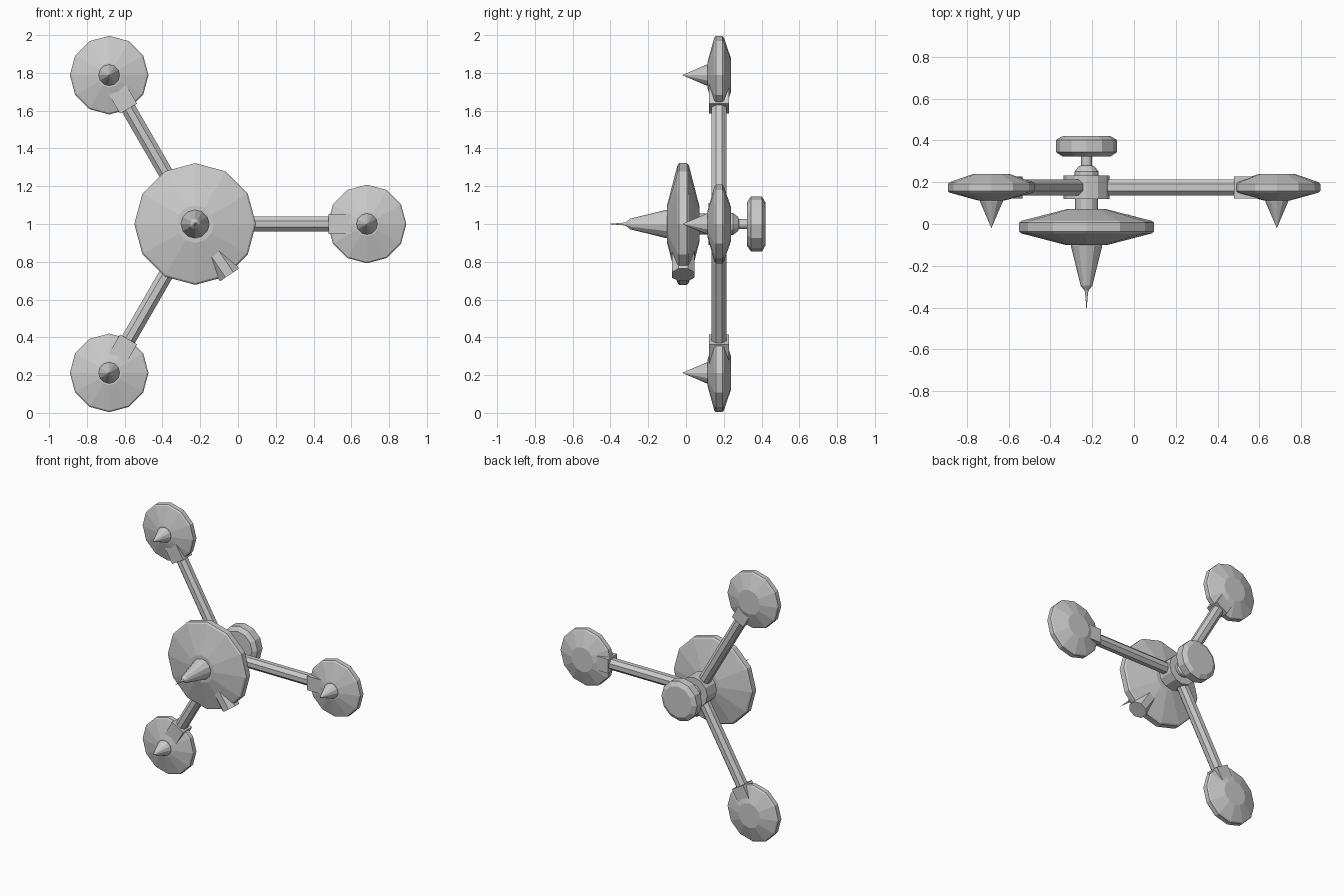
import bpy
import bmesh
from math import cos, sin, pi, radians
from mathutils import Matrix, Vector

cube = bpy.data.objects.get("Cube")
if cube:
    bpy.data.objects.remove(cube, do_unlink=True)

HUB = Vector((-0.227, 0, 1.0))
ARM_Y = 0.175
ARM_LENGTH = 0.91


def finish(name, bm):
    bmesh.ops.recalc_face_normals(bm, faces=bm.faces)
    mesh = bpy.data.meshes.new(name)
    bm.to_mesh(mesh)
    bm.free()
    obj = bpy.data.objects.new(name, mesh)
    bpy.context.collection.objects.link(obj)
    return obj


def lathe(name, profile, centre, sides=12):
    """Revolve (radius, y) points about the front-to-back axis."""
    bm = bmesh.new()
    rings = []
    for r, y in profile:
        count = sides if r > 0 else 1
        rings.append([bm.verts.new((centre.x + r * cos(2 * pi * i / sides), y,
                                    centre.z + r * sin(2 * pi * i / sides)))
                      for i in range(count)])
    for a, b in zip(rings, rings[1:]):
        for i in range(sides):
            j = (i + 1) % sides
            loop = [a[i % len(a)], a[j % len(a)], b[j % len(b)], b[i % len(b)]]
            bm.faces.new(list(dict.fromkeys(loop)))
    for ring in (rings[0], rings[-1]):
        if len(ring) > 1:
            bm.faces.new(ring)
    return finish(name, bm)


def radial(angle, y):
    """Frame at the hub whose x axis points outward along an arm."""
    return Matrix.Translation((HUB.x, y, HUB.z)) @ Matrix.Rotation(-angle, 4, 'Y')


def radial_prism(name, angle, y, start, end, radius, sides, twist=0.5):
    """Prism lying along a radial direction."""
    bm = bmesh.new()
    place = (radial(angle, y) @ Matrix.Translation(((start + end) / 2, 0, 0))
             @ Matrix.Rotation(pi / 2, 4, 'Y')
             @ Matrix.Rotation(twist * 2 * pi / sides, 4, 'Z'))
    bmesh.ops.create_cone(bm, cap_ends=True, segments=sides, radius1=radius,
                          radius2=radius, depth=end - start, matrix=place)
    return finish(name, bm)


# Main saucer with its nose cone and needle
lathe("main_saucer", [(0.10, -0.10), (0.312, -0.045), (0.322, -0.036),
                      (0.322, 0.006), (0.312, 0.015), (0.09, 0.072)], HUB)
lathe("nose_cone", [(0.075, -0.09), (0.075, -0.105), (0.028, -0.295),
                    (0.010, -0.318), (0.007, -0.33), (0, -0.415)], HUB)

# Port set into the saucer rim
radial_prism("rim_port", radians(-56), -0.015, 0.16, 0.325, 0.065, 8)

# Hub, necks and rear knob
lathe("front_neck", [(0.055, 0.05), (0.055, 0.14)], HUB)
lathe("hub", [(0.11, 0.12), (0.11, 0.232)], HUB)
lathe("rear_neck", [(0.058, 0.22), (0.058, 0.25), (0.038, 0.275),
                    (0.026, 0.28), (0.026, 0.34)], HUB)
lathe("rear_knob", [(0.115, 0.323), (0.146, 0.344), (0.146, 0.402),
                    (0.115, 0.42)], HUB)

# Three arms, each ending in a collar and a small spiked disc
for name, angle in (("left", 0), ("upper", 2 * pi / 3), ("lower", 4 * pi / 3)):
    radial_prism(name + "_arm", angle, ARM_Y, 0.05, 0.75, 0.042, 8)
    radial_prism(name + "_collar", angle, ARM_Y, 0.705, 0.83, 0.074, 4)
    tip = radial(angle, ARM_Y) @ Vector((ARM_LENGTH, 0, 0))
    lathe(name + "_disc", [(0.065, 0.113), (0.2, 0.15), (0.208, 0.158),
                           (0.208, 0.192), (0.2, 0.2), (0.09, 0.238)], tip)
    lathe(name + "_spike", [(0.057, 0.12), (0.055, 0.108), (0, -0.02)], tip)
